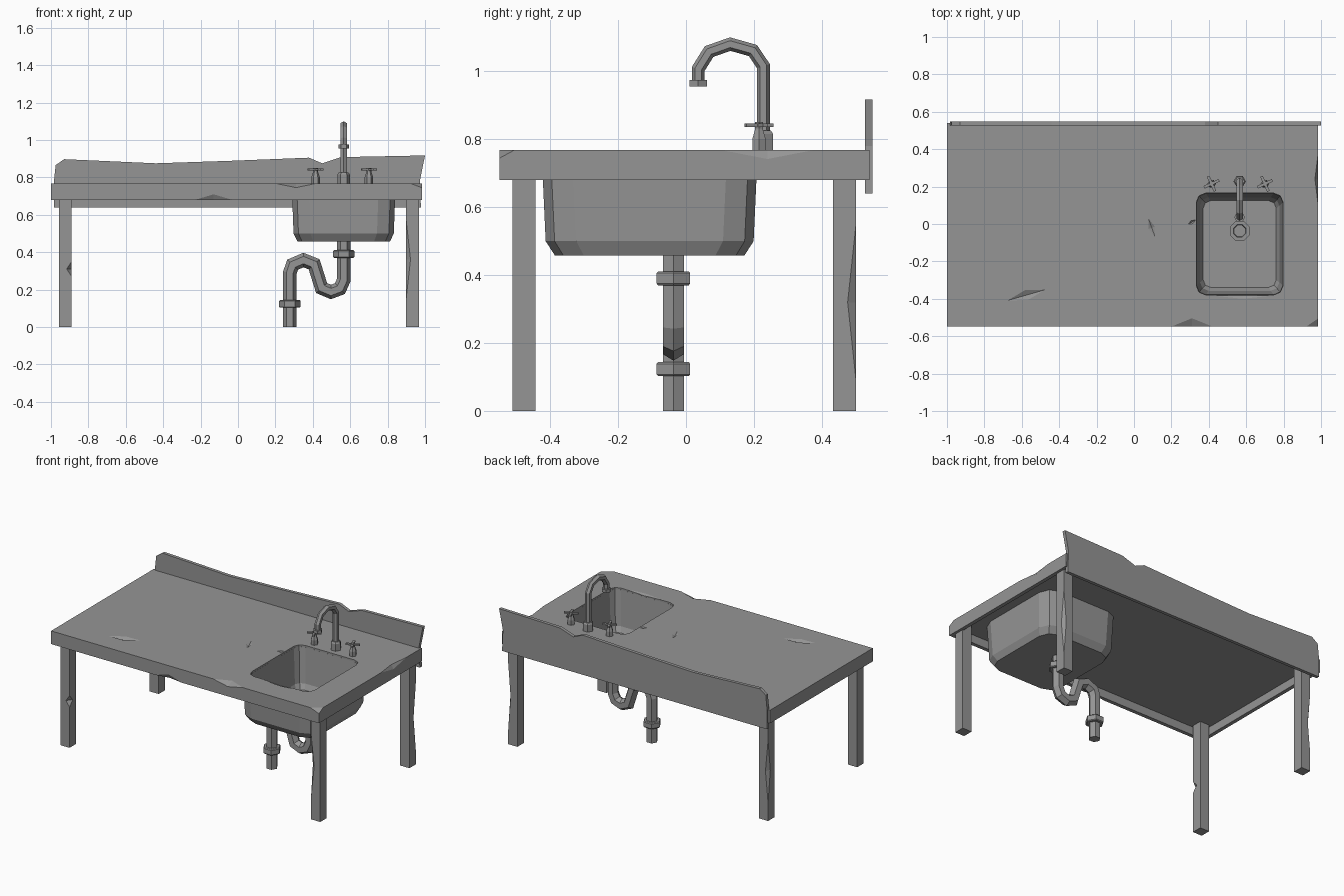
import bpy, bmesh
from math import sin, cos, pi, radians
from mathutils import Vector, Matrix

if "Cube" in bpy.data.objects:
    bpy.data.objects.remove(bpy.data.objects["Cube"])

grey = bpy.data.materials.new("dark_grey")
grey.diffuse_color = (0.3, 0.3, 0.3, 1)
grey.use_nodes = True
grey.node_tree.nodes["Principled BSDF"].inputs["Base Color"].default_value = grey.diffuse_color


def finish(name, bm):
    bmesh.ops.recalc_face_normals(bm, faces=bm.faces)
    me = bpy.data.meshes.new(name)
    bm.to_mesh(me)
    bm.free()
    me.materials.append(grey)
    ob = bpy.data.objects.new(name, me)
    bpy.context.collection.objects.link(ob)
    return ob


def box(name, lo, hi):
    bm = bmesh.new()
    lo, hi = Vector(lo), Vector(hi)
    m = Matrix.Translation((lo + hi) / 2) @ Matrix.Diagonal((*(hi - lo), 1))
    bmesh.ops.create_cube(bm, size=1, matrix=m)
    return finish(name, bm)


def loft(name, rings):
    """Closed skin through rings of equal vertex count, capped at both ends."""
    bm = bmesh.new()
    vs = [[bm.verts.new(p) for p in r] for r in rings]
    n = len(vs[0])
    for a, b in zip(vs, vs[1:]):
        for i in range(n):
            bm.faces.new((a[i], a[(i + 1) % n], b[(i + 1) % n], b[i]))
    bm.faces.new(vs[0])
    bm.faces.new(vs[-1])
    return finish(name, bm)


def lathe(name, x, y, profile, n=6, turn=0):
    return loft(name, [[(x + r * cos(turn + 2 * pi * i / n), y + r * sin(turn + 2 * pi * i / n), z)
                        for i in range(n)] for r, z in profile])


def pipe(name, pts, normal, r, n=6):
    """Mitred tube along a path lying in the plane of the given normal."""
    pts, normal, rings = [Vector(p) for p in pts], Vector(normal), []
    for i, p in enumerate(pts):
        a = (p - pts[i - 1]).normalized() if i else (pts[1] - p).normalized()
        b = (pts[i + 1] - p).normalized() if i < len(pts) - 1 else a
        t = (a + b).normalized()
        side = normal.cross(t) / t.dot(a)
        rings.append([p + side * r * cos(2 * pi * k / n) + normal * r * sin(2 * pi * k / n) for k in range(n)])
    return loft(name, rings)


def rounded(cx, cy, hx, hy, r, z, seg=2):
    out = []
    for q, (sx, sy) in enumerate(((1, 1), (-1, 1), (-1, -1), (1, -1))):
        for k in range(seg + 1):
            a = pi / 2 * (q + k / seg)
            out.append((cx + sx * (hx - r) + r * cos(a), cy + sy * (hy - r) + r * sin(a), z))
    return out


def cut(ob, cutter):
    mod = ob.modifiers.new("cut", 'BOOLEAN')
    mod.operation, mod.solver, mod.object = 'DIFFERENCE', 'EXACT', cutter
    bpy.context.view_layer.update()
    me = bpy.data.meshes.new_from_object(ob.evaluated_get(bpy.context.evaluated_depsgraph_get()))
    ob.modifiers.clear()
    ob.data = me
    bpy.data.objects.remove(cutter)


def chip(ob, at, size, turn=0):
    """Knock an octahedral chip out of a part."""
    bm = bmesh.new()
    m = Matrix.Translation(at) @ Matrix.Rotation(radians(turn), 4, 'Z') @ Matrix.Diagonal((*size, 1))
    bmesh.ops.create_uvsphere(bm, u_segments=4, v_segments=2, radius=1, matrix=m)
    cut(ob, finish("chip", bm))


SX, SY = 0.565, -0.107      # sink centre
DY = -0.037                 # drain line

# Tabletop: hollow underneath, with sink opening and worn chips
top = box("tabletop", (-1, -0.549, 0.68), (0.984, 0.54, 0.768))
cut(top, box("hollow", (-0.975, -0.524, 0.6), (0.959, 0.515, 0.735)))
cut(top, loft("opening", [rounded(SX, SY, 0.232, 0.272, 0.05, z) for z in (0.6, 0.9)]))
for at, size, turn in (((-0.575, -0.38, 0.772), (0.135, 0.035, 0.018), 16),
                       ((0.095, -0.02, 0.772), (0.075, 0.025, 0.014), -70),
                       ((0.31, 0.01, 0.772), (0.035, 0.014, 0.012), 30),
                       ((0.31, -0.551, 0.772), (0.135, 0.055, 0.028), 0),
                       ((-0.13, -0.551, 0.68), (0.11, 0.018, 0.033), 0),
                       ((0.987, -0.551, 0.772), (0.08, 0.055, 0.03), 0),
                       ((0.987, 0.24, 0.772), (0.022, 0.18, 0.035), 0),
                       ((0.58, -0.383, 0.772), (0.24, 0.025, 0.012), 0)):
    chip(top, at, size, turn)

# Backsplash with an uneven top edge
edge = [(-0.985, 0.64), (0.978, 0.64), (0.972, 0.78), (1.0, 0.917), (0.55, 0.908), (0.45, 0.875),
        (0.38, 0.905), (-0.05, 0.888), (-0.44, 0.875), (-0.93, 0.897), (-0.975, 0.865), (-0.985, 0.77)]
loft("backsplash", [[(x, y, z) for x, z in edge] for y in (0.527, 0.549)])

# Legs, each with its own damage
for name, x, y, at, size in (
        ("front_left_leg", -0.924, -0.477, (-0.888, -0.514, 0.31), (0.03, 0.04, 0.045)),
        ("front_right_leg", 0.933, -0.477, (0.896, -0.514, 0.36), (0.03, 0.025, 0.27)),
        ("back_left_leg", -0.924, 0.466, (-0.961, 0.503, 0.33), (0.025, 0.03, 0.27)),
        ("back_right_leg", 0.933, 0.466, (0.969, 0.503, 0.32), (0.022, 0.03, 0.28))):
    leg = box(name, (x - 0.034, y - 0.034, 0), (x + 0.034, y + 0.034, 0.737))
    chip(leg, at, size)

# Sink basin: outer shell up, over the lip, inner shell down to the floor
loft("sink_basin", [rounded(SX, SY, hx, hy, r, z) for hx, hy, r, z in (
    (0.248, 0.279, 0.085, 0.458), (0.268, 0.306, 0.09, 0.5), (0.277, 0.317, 0.09, 0.74),
    (0.231, 0.271, 0.05, 0.757), (0.212, 0.25, 0.045, 0.525), (0.195, 0.232, 0.04, 0.49))])
lathe("drain_ring", SX, DY, [(0.057, 0.485), (0.057, 0.505), (0.036, 0.505), (0.033, 0.491)], 8, pi / 8)

# Waste pipe with trap and couplings
pipe("waste_pipe", [(x, DY, z) for x, z in (
    (0.565, 0.48), (0.565, 0.25), (0.545, 0.205), (0.497, 0.187), (0.447, 0.208), (0.407, 0.335),
    (0.35, 0.358), (0.292, 0.333), (0.277, 0.29), (0.277, 0))], (0, 1, 0), 0.036)
for name, x, z in (("upper_coupling", 0.565, 0.37), ("lower_coupling", 0.277, 0.103)):
    lathe(name, x, DY, [(0.052, z), (0.057, z + 0.005), (0.057, z + 0.036), (0.052, z + 0.041)])

# Faucet spout
FY = 0.228
lathe("spout_base", SX, FY, [(0.033, 0.765), (0.033, 0.815), (0.026, 0.825)])
pipe("spout", [(SX, y, z) for y, z in (
    (FY, 0.8), (FY, 1.015), (0.197, 1.061), (0.13, 1.08), (0.068, 1.058), (0.036, 1.007), (0.036, 0.965))],
    (1, 0, 0), 0.019)
lathe("spout_nozzle", SX, 0.036, [(0.029, 0.955), (0.029, 0.975)])

# Pair of cross handles
for name, x in (("left_tap", 0.415), ("right_tap", 0.7)):
    lathe(name + "_stem", x, 0.215, [(0.023, 0.765), (0.023, 0.8), (0.013, 0.83), (0.013, 0.85)])
    bm = bmesh.new()
    for k in range(2):
        m = (Matrix.Translation((x, 0.215, 0.841)) @ Matrix.Rotation(radians(25 + 90 * k), 4, 'Z')
             @ Matrix.Diagonal((0.088, 0.015, 0.01, 1)))
        bmesh.ops.create_cube(bm, size=1, matrix=m)
    finish(name + "_handle", bm)
